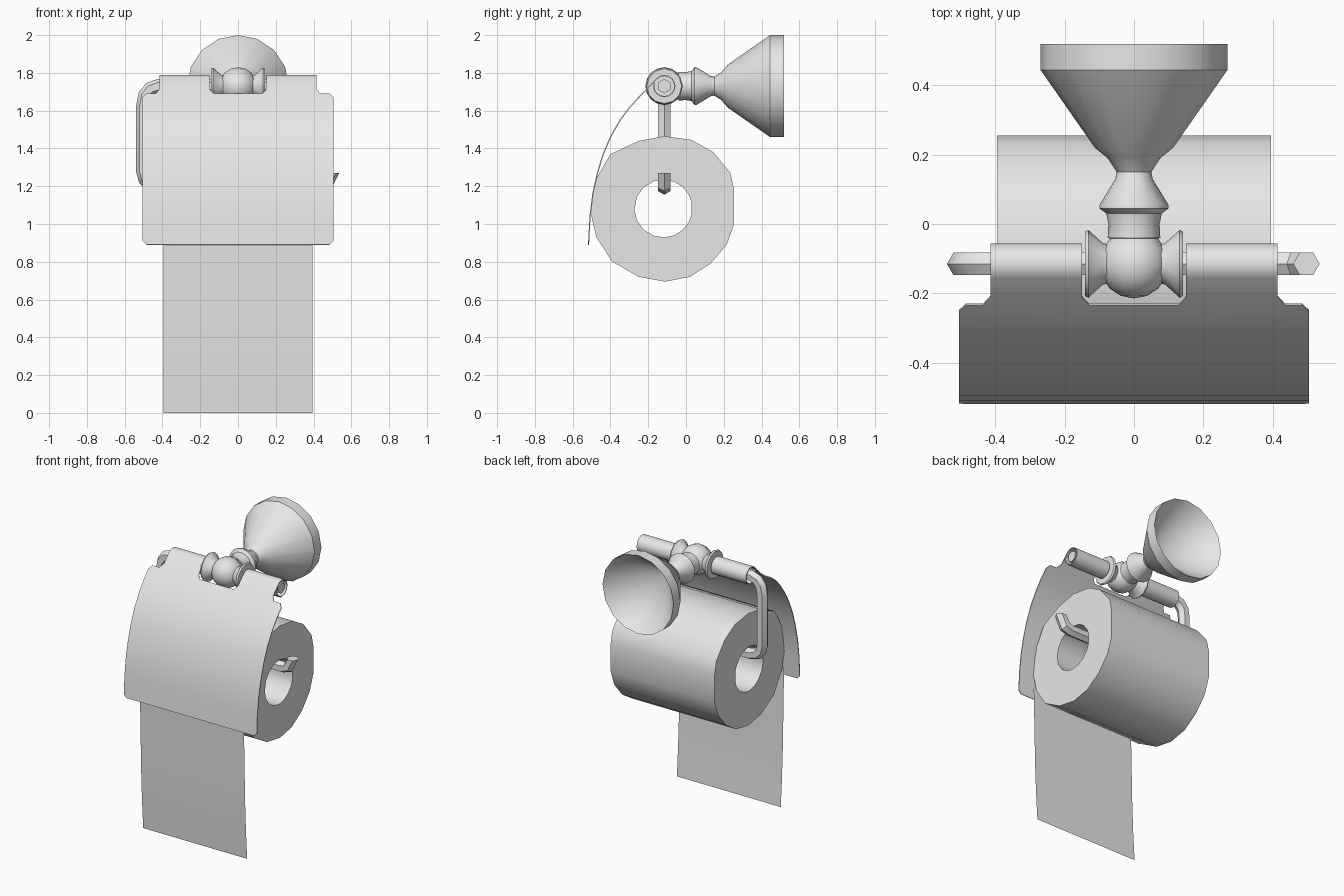
import bpy, bmesh
from math import cos, sin, pi, radians
from mathutils import Vector

cube = bpy.data.objects.get("Cube")
if cube:
    bpy.data.objects.remove(cube, do_unlink=True)

GREY = (0.8, 0.8, 0.8, 1)
mat = bpy.data.materials.new("plain_grey")
mat.use_nodes = True
mat.diffuse_color = GREY
mat.node_tree.nodes["Principled BSDF"].inputs["Base Color"].default_value = GREY

ROD_Y, ROD_Z = -0.115, 1.73


def finish(bm, name, angle=32, mirror=False, thickness=0):
    """Turn a bmesh into a smooth-by-angle object."""
    bmesh.ops.remove_doubles(bm, verts=bm.verts, dist=0.0002)
    bmesh.ops.recalc_face_normals(bm, faces=bm.faces)
    mesh = bpy.data.meshes.new(name)
    bm.to_mesh(mesh)
    bm.free()
    mesh.materials.append(mat)
    ob = bpy.data.objects.new(name, mesh)
    bpy.context.collection.objects.link(ob)
    bpy.ops.object.select_all(action='DESELECT')
    ob.select_set(True)
    bpy.context.view_layer.objects.active = ob
    if mirror:
        ob.modifiers.new("mirror", 'MIRROR')
    if thickness:
        solid = ob.modifiers.new("solidify", 'SOLIDIFY')
        solid.thickness, solid.offset = thickness, 0
    if ob.modifiers:
        bpy.ops.object.convert(target='MESH')
    bpy.ops.object.shade_smooth_by_angle(angle=radians(angle))
    return ob


def loft(bm, rings, closed=True, caps=False):
    """Join rings of points with quads."""
    rows = [[bm.verts.new(p) for p in ring] for ring in rings]
    n = len(rows[0])
    for a, b in zip(rows, rows[1:]):
        for i in range(n if closed else n - 1):
            j = (i + 1) % n
            bm.faces.new((a[i], a[j], b[j], b[i]))
    if caps:
        bm.faces.new(rows[0])
        bm.faces.new(rows[-1])


def lathe(name, profile, axis, sides, mirror=False):
    """Revolve (position, radius) pairs around a horizontal axis."""
    rings = []
    for pos, r in profile:
        ring = []
        for i in range(sides):
            t = 2 * pi * i / sides
            u, z = r * cos(t), ROD_Z + r * sin(t)
            ring.append((u, pos, z) if axis == 'Y' else (pos, ROD_Y + u, z))
        rings.append(ring)
    bm = bmesh.new()
    loft(bm, rings)
    return finish(bm, name, mirror=mirror)


# Wall mount: hollow cone, neck and bead
lathe("wall_mount", [
    (0.2, 0), (0.52, 0.27), (0.445, 0.27), (0.22, 0.113), (0.19, 0.076),
    (0.15, 0.05), (0.13, 0.054), (0.055, 0.1), (0.045, 0.1), (0.03, 0.08),
    (0, 0.074), (-0.04, 0.076), (-0.06, 0)], 'Y', 16)

# Ball at the centre of the rod
lathe("centre_ball", [(ROD_Y - 0.1 * cos(pi * i / 8), 0.1 * sin(pi * i / 8))
                      for i in range(9)], 'Y', 16)

# Flared collars either side of the ball
lathe("collars", [(0.06, 0), (0.07, 0.055), (0.09, 0.06), (0.132, 0.098),
                  (0.142, 0.092), (0.142, 0)], 'X', 12, mirror=True)

# Bent six-sided wire: hinge rod, drop, roll holder and upturned tip
path = [Vector(p) for p in [
    (0.41, ROD_Z), (-0.42, ROD_Z), (-0.465, 1.715), (-0.492, 1.68), (-0.502, 1.62),
    (-0.502, 1.28), (-0.49, 1.235), (-0.46, 1.205), (-0.41, 1.193),
    (0.42, 1.193), (0.465, 1.205), (0.498, 1.27)]]
rings = []
for i, p in enumerate(path):
    before = (p - path[i - 1]).normalized() if i else Vector((-1, 0))
    after = (path[i + 1] - p).normalized() if i < len(path) - 1 else Vector((0, 1))
    d = (before + after).normalized() if i < len(path) - 1 else after
    ring = []
    for k in range(6):
        t = k * pi / 3
        n = 0.038 * cos(t)
        ring.append((p.x - d.y * n, ROD_Y + 0.038 * sin(t), p.y + d.x * n))
    rings.append(ring)
bm = bmesh.new()
loft(bm, rings, caps=True)
finish(bm, "bent_wire", 40)

# Paper roll: slightly uneven outline with a round hole
outline = [(-0.4, 1.37), (-0.25, 1.44), (-0.115, 1.465), (0.03, 1.445),
           (0.145, 1.38), (0.235, 1.27), (0.255, 1.18), (0.255, 1.0),
           (0.215, 0.89), (0.13, 0.79), (0.02, 0.72), (-0.11, 0.695),
           (-0.25, 0.72), (-0.39, 0.8), (-0.475, 0.93), (-0.507, 1.07), (-0.475, 1.24)]
centre = Vector((-0.12, 1.082))
hole = [centre + (Vector(p) - centre).normalized() * 0.153 for p in outline]
HALF = 0.395
bm = bmesh.new()
loft(bm, [[(x, p[0], p[1]) for p in pts] for x, pts in (
    (-HALF, hole), (-HALF, outline), (HALF, outline), (HALF, hole), (-HALF, hole))])
finish(bm, "paper_roll", 36)

# Loose sheet hanging from the front of the roll
bm = bmesh.new()
loft(bm, [[(-HALF, y, z), (HALF, y, z)] for y, z in (
    (-0.505, 1.08), (-0.498, 0.85), (-0.492, 0.6), (-0.487, 0.4),
    (-0.478, 0.2), (-0.465, 0))], closed=False)
finish(bm, "hanging_sheet")

# Cover: curled round the rod, notched in the middle, then a wide curved flap
rows = []
for i in range(16):
    t = radians(-200 + 335 * i / 15)
    rows.append((ROD_Y + 0.056 * cos(t), ROD_Z + 0.056 * sin(t), 0.15, 0.415))
rows += [(-0.21, 1.712, 0.15, 0.415), (-0.231, 1.69, 0.13, 0.435)]
flap = [(-0.231, 1.69, 0, 0.485), (-0.25, 1.67, 0, 0.505)]
flap += [(y, z, 0, 0.505) for y, z in (
    (-0.3, 1.615), (-0.35, 1.548), (-0.4, 1.46), (-0.44, 1.365), (-0.47, 1.265),
    (-0.493, 1.16), (-0.508, 1.04), (-0.515, 0.91))]
flap.append((-0.517, 0.89, 0, 0.485))
bm = bmesh.new()
for part in (rows, flap):
    loft(bm, [[(a, y, z), (b, y, z)] for y, z, a, b in part], closed=False)
finish(bm, "curved_cover", mirror=True, thickness=0.006)
